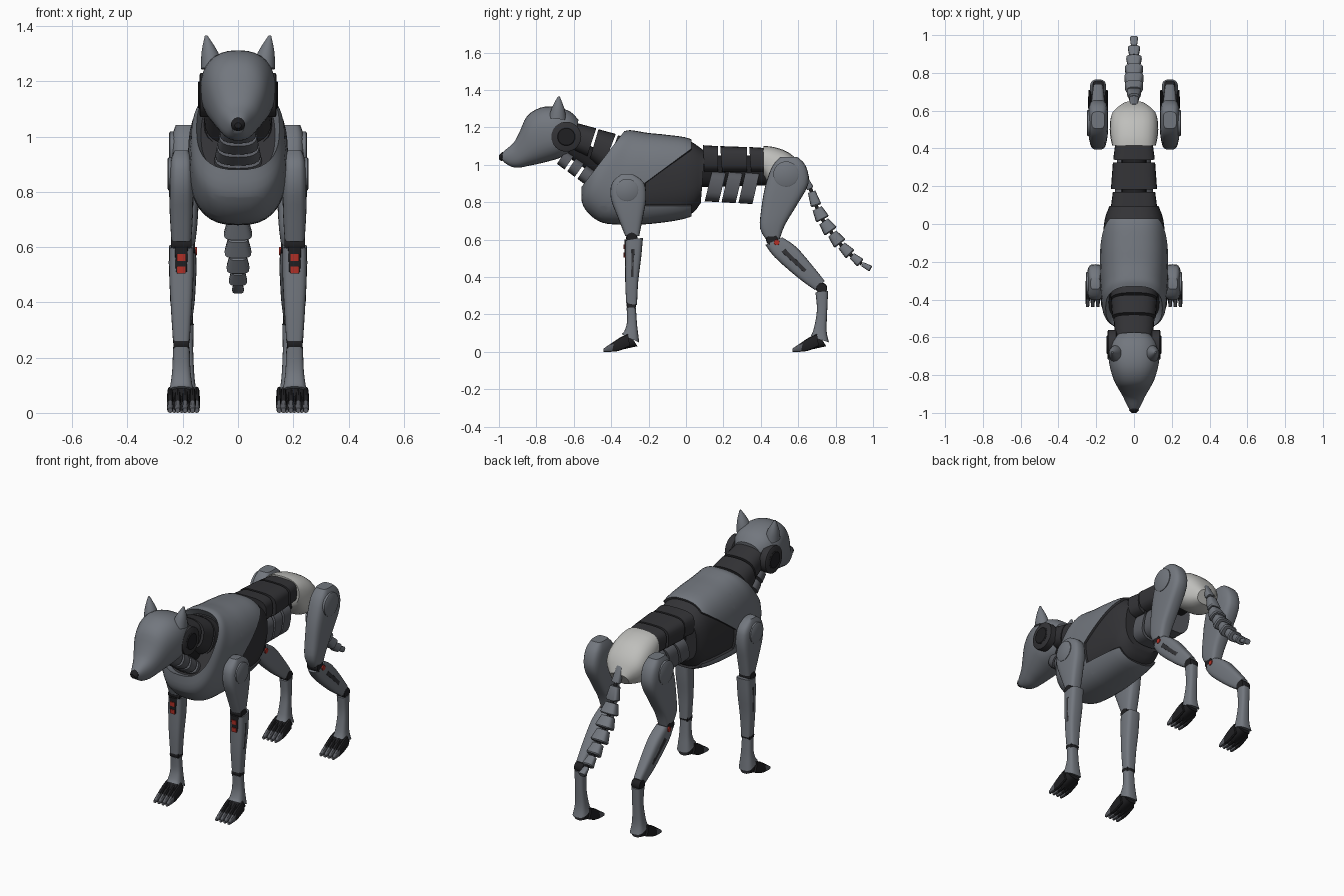
import bpy, bmesh, math
from mathutils import Vector

if "Cube" in bpy.data.objects:
    bpy.data.objects.remove(bpy.data.objects["Cube"])


def material(name, *rgb):
    mat = bpy.data.materials.new(name)
    mat.use_nodes = True
    mat.diffuse_color = (*rgb, 1)
    mat.node_tree.nodes["Principled BSDF"].inputs["Base Color"].default_value = (*rgb, 1)
    return mat


steel = material("steel_grey", .17, .185, .21)
graphite = material("graphite", .10, .105, .12)
charcoal = material("charcoal", .033, .033, .037)
black = material("joint_black", .014, .014, .016)
ivory = material("light_grey", .52, .52, .50)
red = material("red_accent", .45, .03, .02)
parts = []


def finish(name, bm, mats):
    mesh = bpy.data.meshes.new(name)
    bmesh.ops.recalc_face_normals(bm, faces=bm.faces)
    bm.to_mesh(mesh)
    bm.free()
    for mat in mats:
        mesh.materials.append(mat)
    obj = bpy.data.objects.new(name, mesh)
    bpy.context.collection.objects.link(obj)
    parts.append(obj)
    return obj


def blend(a, b, c, d, t):
    """Smooth interpolation between ring b and ring c."""
    return [q + t / 2 * (r - p + t * (2 * p - 5 * q + 4 * r - s + t * (3 * (q - r) + s - p)))
            for p, q, r, s in zip(a, b, c, d)]


def loft_mesh(rings, x=0, power=2.6, steps=3, sides=24):
    """Skin over rounded rings; a ring is (y, z) top, (y, z) bottom, half width, optional x."""
    rings = [list(r) + [x] * (len(r) == 5) for r in rings]
    last = len(rings) - 1
    dense = [blend(rings[max(i - 1, 0)], rings[i], rings[i + 1], rings[min(i + 2, last)], k / steps)
             for i in range(last) for k in range(steps)] + [rings[-1]]
    bm = bmesh.new()
    loops = []
    for y1, z1, y2, z2, half, cx in dense:
        mid = Vector((cx, (y1 + y2) / 2, (z1 + z2) / 2))
        up = Vector((0, (y1 - y2) / 2, (z1 - z2) / 2))
        loop = []
        for k in range(sides):
            angle = math.tau * k / sides
            c, s = [math.copysign(abs(v) ** (2 / power), v) for v in (math.cos(angle), math.sin(angle))]
            loop.append(bm.verts.new(mid + up * s + Vector((c * half, 0, 0))))
        loops.append(loop)
    for a, b in zip(loops, loops[1:]):
        for k in range(sides):
            n = (k + 1) % sides
            bm.faces.new((a[k], a[n], b[n], b[k]))
    bm.faces.new(loops[0])
    bm.faces.new(loops[-1])
    bmesh.ops.recalc_face_normals(bm, faces=bm.faces)
    return bm


def loft(name, mats, rings, rule=None, **options):
    bm = loft_mesh(rings, **options)
    if rule:
        for face in bm.faces:
            face.material_index = rule(face.calc_center_median())
    return finish(name, bm, mats if isinstance(mats, list) else [mats])


def disc(name, mat, x, y, z, radius, depth):
    """Bevelled round cap whose axis runs sideways."""
    rings = [(y, z + radius * r, y, z - radius * r, radius * r) for r in (.9, 1, 1, .9)]
    bm = loft_mesh(rings, power=2, steps=1, sides=32)
    count = len(bm.verts) // 4
    for i, v in enumerate(bm.verts):
        offset = (-.5, -.4, .4, .5)[i // count] * depth
        v.co = (x + offset, y + v.co.x, v.co.z)
    return finish(name, bm, [mat])


# Torso shell with a recessed collar and dark flank panels
bm = loft_mesh([(-.33, 1.18, -.56, .88, .15), (-.30, 1.185, -.55, .78, .168), (-.26, 1.18, -.47, .70, .175),
                (-.2, 1.17, -.36, .68, .18), (-.1, 1.16, -.18, .685, .18), (.02, 1.14, .02, .72, .168),
                (.11, 1.08, .09, .79, .14)], sides=40, steps=4)
collar = min((f for f in bm.faces if len(f.verts) > 4), key=lambda f: f.calc_center_median().y)
bmesh.ops.inset_region(bm, faces=[collar], thickness=.016, depth=-.04)
collar.material_index = 1
slope = Vector((0, -.17, .23))
for point, normal in (((0, .02, 1.08), slope), ((0, .03, 0), (0, 1, 0)),
                      ((0, 0, .78), (0, 0, 1)), ((0, -.22, 0), (0, 1, 0))):
    bmesh.ops.bisect_plane(bm, geom=bm.verts[:] + bm.edges[:] + bm.faces[:], plane_co=point, plane_no=normal)
dark = []
for f in bm.faces:
    c = f.calc_center_median()
    if c.y > .03 or (c.y > -.22 and c.z > .78 and (c - Vector((0, .02, 1.08))).dot(slope) < 0):
        f.material_index = 1
        dark.append(f)
bmesh.ops.inset_region(bm, faces=dark, thickness=.003, depth=-.012)
finish("torso_shell", bm, [steel, charcoal])

# Neck: dark collars above, throat plates below
for i, rings in enumerate((
        [(-.59, 1.225, -.61, 1.08, .10), (-.48, 1.195, -.53, 1.04, .108)],
        [(-.468, 1.19, -.515, 1.03, .115), (-.375, 1.165, -.45, .97, .122)],
        [(-.363, 1.158, -.44, .96, .122), (-.27, 1.12, -.36, .88, .13)])):
    loft(f"neck_segment_{i + 1}", charcoal, rings, steps=1)
loft("neck_core", black, [(-.64, 1.17, -.66, 1.06, .05), (-.36, 1.02, -.42, .90, .06)])
for i in range(4):
    y, z = -.64 + .055 * i, 1.08 - .04 * i
    loft(f"throat_plate_{i + 1}", graphite, [(y, z, y - .05, z - .075, .06 + .008 * i),
         (y + .042, z - .03, y - .01, z - .105, .066 + .008 * i)], steps=1)

# Head, nose, ears and side discs
loft("head", steel, [(-.575, 1.24, -.60, 1.10, .085), (-.62, 1.285, -.63, 1.06, .12), (-.70, 1.31, -.68, 1.035, .135),
                     (-.78, 1.305, -.73, 1.02, .128), (-.85, 1.26, -.79, 1.005, .108),
                     (-.888, 1.18, -.84, .995, .085), (-.92, 1.12, -.89, .985, .062),
                     (-.965, 1.08, -.935, .99, .04), (-.993, 1.055, -.975, 1.015, .022)],
     power=2.4, sides=32)
loft("nose", black, [(-.97, 1.072, -.97, 1.03, .018), (-.985, 1.066, -.985, 1.02, .026),
                     (-1, 1.05, -1, 1.03, .012)], power=2)

# Spine blocks, waist core and belly plates
for i, (front, back, half) in enumerate(((.09, .17, .122), (.183, .325, .122), (.338, .42, .11))):
    loft(f"spine_block_{i + 1}", charcoal, [(front, 1.105 - .005 * i, front + .01, .96, half),
         (back, 1.1 - .005 * i, back, .96, half - .01)], steps=1, power=3.5)
    y = .10 + .09 * i
    loft(f"belly_plate_{i + 1}", graphite, [(y + .04, .97, y, .805 - .005 * i, .105 - .006 * i),
         (y + .115, .965, y + .075, .80 - .005 * i, .10 - .006 * i)], steps=1, power=3)
loft("waist_core", black, [(.05, 1.05, .05, .88, .065), (.45, 1.05, .45, .89, .065)])

# Pelvis
loft("pelvis", ivory, [(.415, 1.10, .415, .94, .115), (.47, 1.095, .45, .88, .125), (.55, 1.065, .49, .85, .128),
                       (.615, 1.0, .55, .84, .115), (.65, .92, .61, .85, .06)])

# Tail: flared segments threaded along a curved core
path = [Vector(p) for p in ((.62, .96), (.67, .86), (.70, .77), (.735, .70), (.78, .635),
                            (.83, .57), (.885, .515), (.94, .47), (.995, .44))]
core = []
for i, (a, b) in enumerate(zip(path, path[1:])):
    along = (b - a).normalized()
    side = Vector((-along.y, along.x))
    thick = (.018, .026, .034, .036, .034, .029, .023, .015)[i]
    rings = []
    for t, grow in ((.04, .8), (.8, 1.1), (.88, .95)):
        p = a.lerp(b, t)
        rings.append((*(p + side * thick * grow), *(p - side * thick * grow), thick * grow * 1.3))
    loft(f"tail_segment_{i + 1}", steel, rings, steps=1, power=3.5, sides=16)
    core.append((*(a + side * .01), *(a - side * .01), .01))
loft("tail_core", black, core, sides=12)


def paw(label, cx, y, s):
    for i in range(4):
        loft(f"{label}_toe_{i + 1}", [black, graphite],
             [(y, .018, y, 0, .008), (y + .04, .045, y + .03, 0, .0115), (y + .09, .078, y + .08, .005, .012),
              (y + .13, .095, y + .14, .03, .011)], x=s * (cx + (i - 1.5) * .027), sides=12,
             rule=lambda c: int(c.y < y + .045))
    loft(f"{label}_pad", black, [(y + .08, .06, y + .08, .008, .04), (y + .13, .11, y + .18, .03, .038)], x=s * cx)


# Mirrored parts
for s, tag in ((1, "left"), (-1, "right")):
    loft(f"ear_{tag}", steel, [(-.735, 1.25, -.64, 1.24, .042, s * .092), (-.715, 1.31, -.65, 1.30, .03, s * .102),
                               (-.685, 1.365, -.675, 1.365, .005, s * .115)], power=2)
    disc(f"head_disc_{tag}", charcoal, s * .115, -.64, 1.15, .08, .05)
    disc(f"head_disc_hub_{tag}", black, s * .125, -.64, 1.15, .05, .04)

    # Front leg
    x = s * .205
    loft(f"upper_arm_{tag}", steel, [(-.345, .95, -.285, .95, .025), (-.395, .905, -.225, .905, .04),
                                     (-.402, .82, -.213, .82, .044), (-.365, .72, -.23, .72, .042),
                                     (-.325, .62, -.25, .62, .036)], x=x, power=3.5)
    disc(f"shoulder_disc_{tag}", steel, s * .235, -.315, .865, .06, .04)
    disc(f"elbow_joint_{tag}", black, x, -.29, .61, .03, .075)
    loft(f"forearm_{tag}", steel, [(-.325, .595, -.23, .61, .044), (-.325, .50, -.24, .50, .044),
                                   (-.325, .38, -.255, .38, .038), (-.32, .26, -.262, .25, .03)], x=x, power=3.5)
    loft(f"elbow_recess_{tag}", black, [(-.330, .60, -.30, .60, .024), (-.329, .51, -.30, .51, .02)], x=x, power=6)
    for z in (.575, .53):
        loft(f"elbow_accent_{tag}", red, [(-.334, z, -.31, z, .016), (-.333, z - .025, -.31, z - .025, .016)],
             x=x, power=6, steps=1)
    loft(f"forearm_slot_{tag}", charcoal, [(-.29, .55, -.275, .55, .005, s * .246),
                                           (-.295, .40, -.28, .40, .005, s * .24)], power=6)
    disc(f"wrist_joint_{tag}", black, x, -.292, .25, .026, .055)
    loft(f"front_pastern_{tag}", steel, [(-.318, .238, -.268, .238, .03), (-.315, .16, -.262, .15, .033),
                                         (-.33, .11, -.255, .09, .04), (-.345, .095, -.25, .05, .045)], x=x, power=3)
    paw(f"front_paw_{tag}", .205, -.44, s)

    # Rear leg
    x = s * .19
    loft(f"thigh_{tag}", steel, [(.505, 1.042, .595, 1.042, .035), (.46, .99, .64, .995, .05),
                                 (.422, .88, .655, .90, .053), (.402, .76, .59, .78, .048),
                                 (.396, .66, .53, .68, .042), (.435, .59, .50, .60, .032)], x=x, power=3.5)
    disc(f"hip_disc_{tag}", steel, s * .23, .535, .95, .068, .04)
    disc(f"knee_joint_{tag}", black, x, .46, .60, .032, .07)
    disc(f"knee_accent_{tag}", red, x, .485, .585, .016, .083)
    loft(f"shank_{tag}", steel, [(.425, .572, .515, .612, .036), (.475, .505, .59, .56, .04),
                                 (.60, .395, .675, .462, .035), (.69, .33, .742, .378, .026)], x=x, power=3.5)
    loft(f"shank_slot_{tag}", charcoal, [(.51, .535, .53, .55, .005, s * .228),
                                         (.63, .425, .645, .44, .005, s * .221)], power=6)
    disc(f"hock_joint_{tag}", black, x, .725, .34, .03, .055)
    loft(f"rear_pastern_{tag}", steel, [(.692, .318, .76, .325, .03), (.70, .22, .755, .22, .028),
                                        (.682, .12, .752, .11, .034), (.667, .085, .765, .05, .043)], x=x, power=3)
    paw(f"rear_paw_{tag}", .19, .57, s)

# Smooth shading with crisp edges
bpy.ops.object.select_all(action="DESELECT")
for obj in parts:
    obj.select_set(True)
bpy.context.view_layer.objects.active = parts[0]
bpy.ops.object.shade_smooth_by_angle(angle=math.radians(35))
